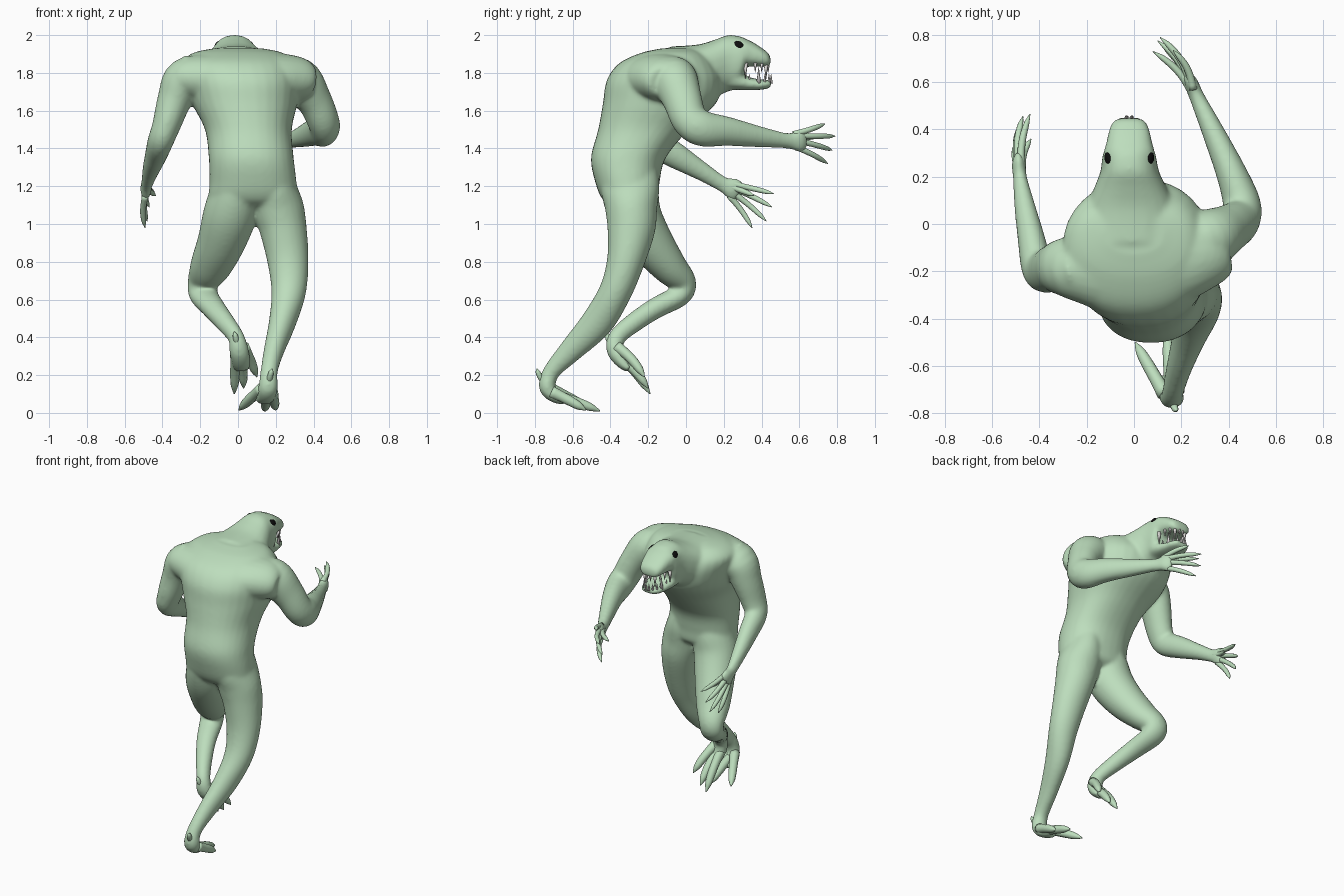
import bpy, bmesh, math
from mathutils import Vector, Matrix

def material(name, col):
    m = bpy.data.materials.new(name)
    m.diffuse_color = (*col, 1)
    return m

SKIN = material("pale green skin", (0.51, 0.73, 0.51))
BLACK = material("black eye", (0.004, 0.004, 0.004))
TOOTH = material("tooth ivory", (0.72, 0.70, 0.68))

def spline(pts, steps):
    """Catmull-Rom through tuples of any length."""
    p = [Vector(q) for q in pts]
    p = [2 * p[0] - p[1]] + p + [2 * p[-1] - p[-2]]
    out = []
    for i in range(1, len(p) - 2):
        a, b, c, d = p[i - 1:i + 3]
        for s in range(steps):
            t = s / steps
            out.append(0.5 * (2 * b + (c - a) * t + (2 * a - 5 * b + 4 * c - d) * t * t
                              + (3 * b - a - 3 * c + d) * t ** 3))
    return out + [p[-2]]

def tube(bm, pts, axis=None, n=24, steps=5, power=1.0, ref=(1, 0, 0)):
    """Loft elliptical rings: each point is x, y, z, radius along ref, radius other way."""
    path = spline(pts, steps)
    rings = []
    ref = Vector(ref)
    for i, q in enumerate(path):
        c = Vector(q[:3])
        t = Vector(axis) if axis else \
            Vector(path[min(i + 1, len(path) - 1)][:3]) - Vector(path[max(i - 1, 0)][:3])
        t.normalize()
        u = (ref - t * t.dot(ref)).normalized()
        v = t.cross(u)
        ring = []
        for k in range(n):
            w = 2 * math.pi * k / n
            cs, sn = math.cos(w), math.sin(w)
            cs = math.copysign(abs(cs) ** power, cs)
            sn = math.copysign(abs(sn) ** power, sn)
            ring.append(bm.verts.new(c + u * cs * max(q[3], .002) + v * sn * max(q[4], .002)))
        rings.append(ring)
    for a, b in zip(rings, rings[1:]):
        for k in range(n):
            bm.faces.new((a[k], a[(k + 1) % n], b[(k + 1) % n], b[k]))
    bm.faces.new(rings[0][::-1])
    bm.faces.new(rings[-1])

def finish(bm, name, mat):
    bmesh.ops.recalc_face_normals(bm, faces=bm.faces)
    for f in bm.faces:
        f.smooth = True
    me = bpy.data.meshes.new(name)
    bm.to_mesh(me)
    bm.free()
    me.materials.append(mat)
    ob = bpy.data.objects.new(name, me)
    bpy.context.collection.objects.link(ob)
    return ob

body = bmesh.new()
# torso, hunched forward
tube(body, [(.08, -.295, 1.08, .16, .08), (.08, -.297, 1.13, .232, .145), (.08, -.31, 1.22, .230, .170),
            (.07, -.305, 1.35, .225, .198), (.055, -.225, 1.5, .23, .24), (.035, -.14, 1.64, .28, .30),
            (.02, -.115, 1.76, .305, .305), (.0, -.10, 1.85, .30, .255), (0, -.07, 1.905, .24, .17),
            (0, -.04, 1.93, .13, .09)], axis=(0, 0, 1), n=32, power=.9)
# shoulder yoke
tube(body, [(-.33, -.19, 1.775, .11, .09), (-.26, -.185, 1.775, .145, .115), (-.12, -.17, 1.77, .21, .135),
            (.03, -.14, 1.77, .23, .14), (.20, -.125, 1.77, .205, .135), (.32, -.11, 1.765, .155, .12),
            (.38, -.09, 1.755, .11, .085)], ref=(0, 1, 0))
# neck and skull
tube(body, [(-.01, -.08, 1.82, .20, .12), (-.012, .06, 1.81, .19, .14), (-.015, .15, 1.825, .155, .15),
            (-.018, .22, 1.85, .125, .15), (-.02, .28, 1.86, .115, .135), (-.02, .31, 1.89, .108, .095)],
     axis=(0, 1, 0), power=.85)
# upper jaw
tube(body, [(-.02, .24, 1.91, .11, .07), (-.02, .30, 1.908, .108, .075), (-.02, .35, 1.899, .096, .066),
            (-.02, .40, 1.883, .085, .05), (-.02, .435, 1.868, .068, .038), (-.02, .448, 1.862, .04, .02)],
     axis=(0, 1, 0), power=.8)
# lower jaw
tube(body, [(-.02, .20, 1.78, .10, .07), (-.02, .27, 1.76, .10, .05), (-.02, .34, 1.742, .085, .034),
            (-.02, .41, 1.738, .072, .026), (-.02, .45, 1.742, .05, .02)], axis=(0, 1, 0), power=.8)
# right arm
tube(body, [(.22, -.09, 1.76, .12, .13), (.32, -.06, 1.755, .125, .125), (.40, -.02, 1.66, .095, .105),
            (.45, .02, 1.55, .085, .095), (.455, .09, 1.505, .08, .095), (.41, .22, 1.49, .065, .078),
            (.33, .40, 1.46, .047, .055), (.265, .54, 1.44, .033, .042), (.24, .60, 1.44, .03, .062),
            (.22, .635, 1.44, .018, .05)])
# left arm
tube(body, [(-.18, -.16, 1.76, .10, .13), (-.285, -.18, 1.77, .105, .125), (-.335, -.185, 1.66, .092, .105),
            (-.38, -.20, 1.52, .075, .09), (-.41, -.18, 1.44, .068, .08), (-.435, -.06, 1.365, .058, .07),
            (-.465, .09, 1.275, .043, .05), (-.482, .195, 1.21, .03, .042), (-.488, .25, 1.185, .03, .06),
            (-.49, .285, 1.165, .018, .05)])
# right leg, pushing off
tube(body, [(.18, -.30, 1.28, .10, .15), (.195, -.295, 1.18, .12, .155), (.215, -.29, 1.08, .135, .138),
            (.24, -.29, .97, .125, .127),
            (.265, -.32, .80, .109, .10), (.268, -.375, .64, .092, .087), (.235, -.47, .48, .072, .086),
            (.19, -.61, .33, .054, .064), (.165, -.71, .22, .046, .046), (.16, -.735, .14, .052, .045),
            (.15, -.70, .09, .05, .035), (.13, -.64, .06, .045, .02)])
# left leg, lifted and bent
tube(body, [(.0, -.31, 1.27, .11, .14), (-.015, -.295, 1.16, .135, .15), (-.045, -.265, 1.04, .142, .138),
            (-.09, -.185, .90, .127, .12), (-.145, -.09, .775, .11, .095), (-.185, -.015, .69, .083, .07),
            (-.18, -.035, .622, .077, .06), (-.13, -.16, .555, .064, .056), (-.065, -.28, .475, .052, .052),
            (-.01, -.365, .40, .044, .047), (.005, -.375, .33, .052, .045), (.015, -.34, .27, .05, .035),
            (.02, -.30, .23, .045, .02)])
ob = finish(body, "body", SKIN)
rm = ob.modifiers.new("blend", 'REMESH')
rm.mode = 'VOXEL'
rm.voxel_size = .010
rm.use_smooth_shade = True
sm = ob.modifiers.new("soften", 'SMOOTH')
sm.factor = .5
sm.iterations = 14

def digits(name, pairs, r, lift):
    """Tapered fingers or toes from base to clawed tip, arched along lift."""
    bm = bmesh.new()
    for a, b in pairs:
        a, b, up = Vector(a), Vector(b), Vector(lift)
        pts = []
        for t, k in ((0, 1.1), (.3, .95), (.55, .9), (.78, .75), (.9, .45), (1, .08)):
            pts.append((*(a.lerp(b, t) + up * math.sin(math.pi * t)), r * k, r * k))
        tube(bm, pts, n=10, steps=3)
    return finish(bm, name, SKIN)

# hands
digits("right_fingers", [((.25, .57, 1.475), (.165, .735, 1.53)), ((.24, .60, 1.465), (.11, .79, 1.465)),
                         ((.235, .60, 1.44), (.10, .775, 1.39)), ((.24, .58, 1.41), (.12, .75, 1.32)),
                         ((.245, .56, 1.45), (.08, .73, 1.47))], .0165, (.015, .01, 0))
digits("left_fingers", [((-.48, .23, 1.215), (-.44, .465, 1.16)), ((-.488, .25, 1.19), (-.47, .455, 1.09)),
                        ((-.49, .25, 1.165), (-.48, .425, 1.015)), ((-.49, .23, 1.15), (-.492, .35, .98)),
                        ((-.475, .22, 1.20), (-.435, .36, 1.15))], .0165, (-.012, .008, 0))
# feet, with a short spur at each heel
digits("right_toes", [((.13, -.72, .13), (.005, -.50, .015)), ((.16, -.71, .10), (.14, -.455, .01)),
                      ((.18, -.71, .11), (.20, -.53, .015))], .03, (0, .0, .004))
digits("left_toes", [((-.01, -.37, .32), (-.02, -.19, .10)), ((.02, -.36, .30), (.03, -.20, .13)),
                     ((.03, -.365, .35), (.10, -.22, .19))], .029, (0, .008, .01))
digits("heel_spurs", [((.16, -.74, .15), (.18, -.79, .235)), ((.0, -.385, .35), (-.02, -.42, .43))],
       .017, (0, -.008, 0))

# teeth around both jaws: long fangs near the corners and front
bm = bmesh.new()
for z0, sign, back, tip, rx in ((1.852, -1, .315, .437, .078), (1.745, 1, .335, .452, .064)):
    for i in range(10):
        w = math.pi * i / 9
        big = i in ((0, 3, 6, 9) if sign < 0 else (1, 8))
        ln, r = (.085, .013) if big else (.05, .009)
        x, y = -.02 + rx * math.cos(w), back + (tip - back) * math.sin(w) ** .8
        bmesh.ops.create_cone(bm, cap_ends=True, segments=8, radius1=r, radius2=.001, depth=ln,
                              matrix=Matrix.Translation((x, y, z0 + sign * ln / 2))
                              @ Matrix.Rotation(math.pi if sign < 0 else 0, 4, 'X'))
finish(bm, "teeth", TOOTH)

# eyes
bm = bmesh.new()
for s in (-1, 1):
    bmesh.ops.create_uvsphere(bm, u_segments=16, v_segments=10, radius=1,
                              matrix=Matrix.Translation((-.02 + s * .09, .278, 1.948))
                              @ Matrix.Rotation(-s * .5, 4, 'Y') @ Matrix.Rotation(-.4, 4, 'X')
                              @ Matrix.Diagonal((.012, .028, .022, 1)))
finish(bm, "eyes", BLACK)
